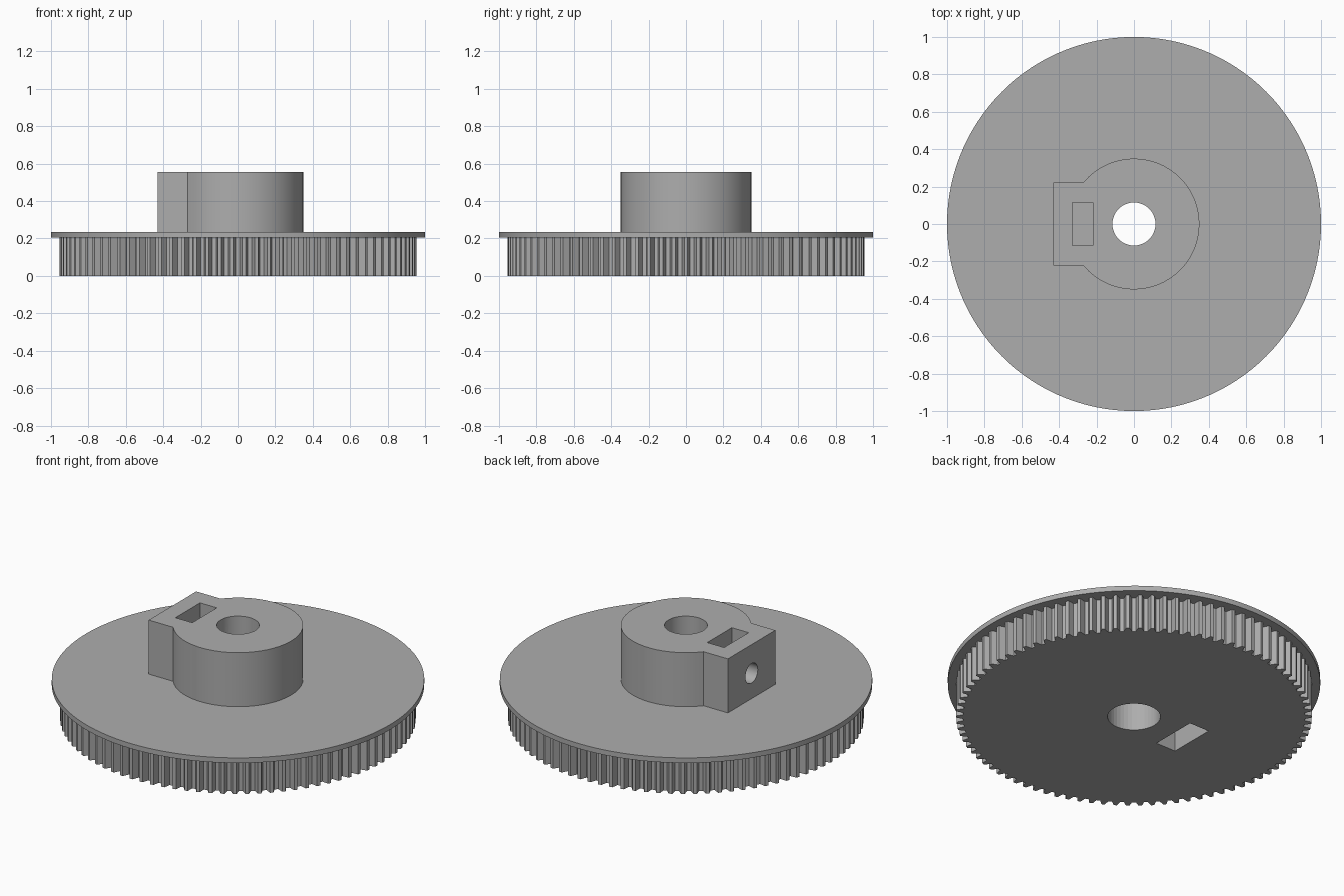
import bpy, bmesh, math
from math import sin, cos, tau

cube = bpy.data.objects.get("Cube")
if cube:
    bpy.data.objects.remove(cube, do_unlink=True)

# One plain grey for the whole pulley
grey = bpy.data.materials.new("grey plastic")
grey.use_nodes = True
grey.diffuse_color = (0.42, 0.42, 0.42, 1)
grey.node_tree.nodes["Principled BSDF"].inputs["Base Color"].default_value = grey.diffuse_color


def circle(radius, sides):
    return [(radius * cos(tau * i / sides), radius * sin(tau * i / sides)) for i in range(sides)]


def rect(x0, x1, half):
    return [(x0, -half), (x1, -half), (x1, half), (x0, half)]


def extrude(name, outline, z0, z1):
    """Solid prism from a flat outline."""
    bm = bmesh.new()
    face = bm.faces.new([bm.verts.new((x, y, z0)) for x, y in outline])
    top = bmesh.ops.extrude_face_region(bm, geom=[face])["geom"]
    bmesh.ops.translate(bm, vec=(0, 0, z1 - z0),
                        verts=[v for v in top if isinstance(v, bmesh.types.BMVert)])
    bmesh.ops.recalc_face_normals(bm, faces=bm.faces)
    mesh = bpy.data.meshes.new(name)
    bm.to_mesh(mesh)
    bm.free()
    mesh.materials.append(grey)
    obj = bpy.data.objects.new(name, mesh)
    bpy.context.collection.objects.link(obj)
    return obj


def cut(target, *cutters):
    """Subtract each cutter, bake the result and remove the cutters."""
    bpy.context.view_layer.objects.active = target
    for cutter in cutters:
        cutter.hide_render = True
        mod = target.modifiers.new("cut", "BOOLEAN")
        mod.operation, mod.solver, mod.object = "DIFFERENCE", "EXACT", cutter
        bpy.ops.object.modifier_apply(modifier=mod.name)
        bpy.data.objects.remove(cutter, do_unlink=True)


def smooth(obj, degrees):
    bpy.ops.object.select_all(action="DESELECT")
    obj.select_set(True)
    bpy.context.view_layer.objects.active = obj
    bpy.ops.object.shade_smooth_by_angle(angle=math.radians(degrees))


# Toothed rim: narrow lands between wide trapezoid grooves
TEETH, TIP, ROOT = 90, 0.955, 0.918
teeth = []
for i in range(TEETH):
    for offset, radius in ((-0.14, TIP), (0.14, TIP), (0.34, ROOT), (0.66, ROOT)):
        a = tau * (i + offset) / TEETH
        teeth.append((radius * cos(a), radius * sin(a)))
toothed_wheel = extrude("toothed_wheel", teeth, 0, 0.205)
cut(toothed_wheel,
    extrude("bore_cutter", circle(0.142, 40), -0.1, 0.3),
    extrude("slot_cutter", rect(-0.405, -0.275, 0.14), -0.1, 0.3))

# Retaining flange
flange = extrude("flange", circle(1, 120), 0.205, 0.235)
cut(flange, extrude("bore_cutter", circle(0.115, 40), 0, 1))
smooth(flange, 30)

# Hub: round boss outline that runs into a square clamp block on one side
HUB, BLOCK_X, BLOCK_Y = 0.35, -0.43, 0.222
reach = math.pi - math.asin(BLOCK_Y / HUB)
outline = [(HUB * cos(a), HUB * sin(a))
           for a in (reach * (i / 20 - 1) for i in range(41))]
outline += [(BLOCK_X, BLOCK_Y), (BLOCK_X, -BLOCK_Y)]
hub = extrude("hub", outline, 0.235, 0.555)

# Shaft bore, nut slot and sideways screw hole
screw = extrude("screw_cutter", circle(0.058, 24), -0.5, 0)
screw.rotation_euler.y = math.pi / 2
screw.location.z = 0.385
bpy.context.view_layer.update()
cut(hub,
    extrude("bore_cutter", circle(0.115, 40), 0, 1),
    extrude("slot_cutter", rect(-0.33, -0.22, 0.115), 0, 1),
    screw)
smooth(hub, 25)
